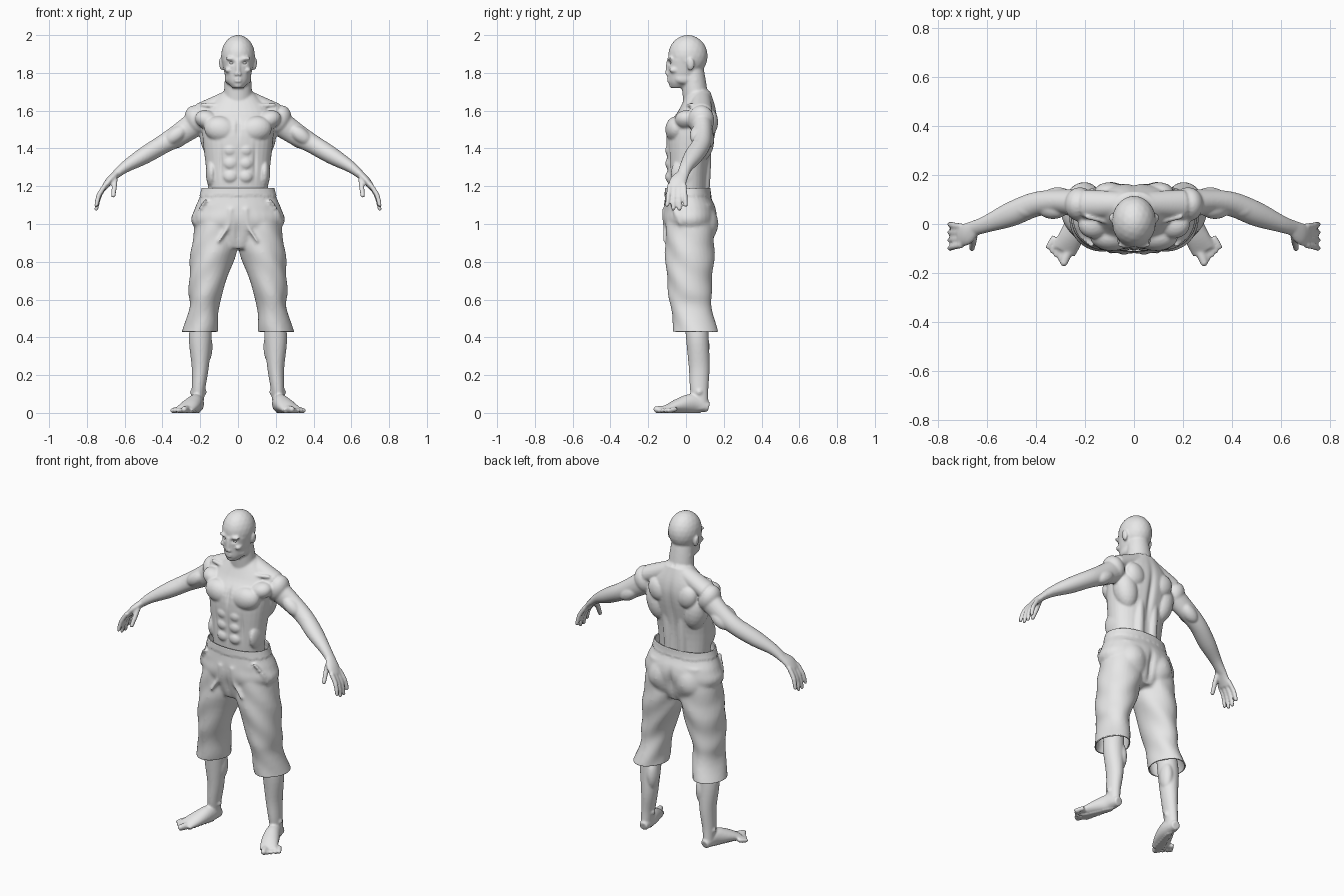
import bpy, bmesh, math
from mathutils import Vector, Matrix

cube = bpy.data.objects.get("Cube")
if cube:
    bpy.data.objects.remove(cube, do_unlink=True)

clay = bpy.data.materials.new("light_grey_clay")
clay.use_nodes = True
clay.diffuse_color = (.8, .8, .8, 1)
clay.node_tree.nodes["Principled BSDF"].inputs["Base Color"].default_value = clay.diffuse_color

ACROSS, DEPTH, UP = Matrix.Identity(3)


def spline(keys, steps=5):
    """Smooth interpolation through rows of numbers."""
    rows = [keys[0], *keys, keys[-1]]
    out = []
    for i in range(len(keys) - 1):
        for step in range(steps):
            t = step / steps
            out.append([b + t / 2 * (c - a + t * (2 * a - 5 * b + 4 * c - d + t * (3 * (b - c) + d - a)))
                        for a, b, c, d in zip(*rows[i:i + 4])])
    return out + [keys[-1]]


def tube(bm, keys, upright=False, power=1, sides=32):
    """Closed loft of ellipses; each key is x, y, z, half width, half depth."""
    rows = spline(keys)
    centres = [Vector(row[:3]) for row in rows]
    whole = (centres[-1] - centres[0]).normalized()
    reference = ACROSS if abs(whole.y) > .7 else DEPTH
    rings = []
    for i, (centre, row) in enumerate(zip(centres, rows)):
        along = centres[min(i + 1, len(rows) - 1)] - centres[max(i - 1, 0)]
        tangent = UP if upright else along.normalized()
        side = reference.cross(tangent).normalized()
        front = tangent.cross(side)
        ring = []
        for k in range(sides):
            angle = math.tau * k / sides
            c, s = (math.copysign(abs(n) ** power, n) for n in (math.cos(angle), math.sin(angle)))
            ring.append(bm.verts.new(centre + side * row[3] * c + front * row[4] * s))
        rings.append(ring)
    for low, high in zip(rings, rings[1:]):
        for k in range(sides):
            bm.faces.new((low[k - 1], low[k], high[k], high[k - 1]))
    bm.faces.new(rings[0][::-1])
    bm.faces.new(rings[-1])


def blob(bm, centre, radii, tilt=0):
    """Ellipsoid, tilted in the front plane."""
    turn = Matrix.Rotation(math.radians(tilt), 3, "Y").to_quaternion()
    matrix = Matrix.LocRotScale(Vector(centre), turn, Vector(radii))
    bmesh.ops.create_icosphere(bm, subdivisions=3, radius=1, matrix=matrix)


def rod(bm, start, end, radius, bow=0):
    """Tapered round rod with a rounded tip, bowed outward."""
    middle = (Vector(start) + Vector(end)) / 2 + ACROSS * bow
    tip = radius * .85
    tube(bm, [(*start, radius, radius), (*middle, radius, radius), (*end, tip, tip)], sides=16)
    blob(bm, end, (tip, tip, tip))


def mirror(bm):
    geom = bmesh.ops.duplicate(bm, geom=bm.verts[:] + bm.edges[:] + bm.faces[:])["geom"]
    for v in (g for g in geom if isinstance(g, bmesh.types.BMVert)):
        v.co.x = -v.co.x
    bmesh.ops.reverse_faces(bm, faces=[g for g in geom if isinstance(g, bmesh.types.BMFace)])


def dent(bm, centre, radii, push):
    """Soft push in depth, the same on both sides of the body."""
    for v in bm.verts:
        place = (abs(v.co.x), v.co.y, v.co.z)
        distance = sum(((p - c) / r) ** 2 for p, c, r in zip(place, centre, radii))
        if distance < 4:
            v.co.y += push * math.exp(-2 * distance)


def fuse(name, bm, voxel, rounds, sculpt=None):
    """Melt overlapping volumes into one smooth skin, then refine it."""
    mesh = bpy.data.meshes.new(name)
    bm.to_mesh(mesh)
    bm.free()
    ob = bpy.data.objects.new(name, mesh)
    bpy.context.collection.objects.link(ob)
    remesh = ob.modifiers.new("melt", "REMESH")
    remesh.mode = "VOXEL"
    remesh.voxel_size = voxel
    soften = ob.modifiers.new("soften", "SMOOTH")
    soften.factor = .5
    soften.iterations = rounds
    graph = bpy.context.evaluated_depsgraph_get()
    final = bpy.data.meshes.new_from_object(ob.evaluated_get(graph))
    ob.modifiers.clear()
    ob.data = final
    if sculpt:
        work = bmesh.new()
        work.from_mesh(final)
        work.normal_update()
        sculpt(work)
        work.to_mesh(final)
        work.free()
    final.materials.clear()
    final.materials.append(clay)
    for polygon in final.polygons:
        polygon.use_smooth = True
        polygon.material_index = 0
    return ob


# Arms and hands
body = bmesh.new()
tube(body, [(.2, .08, 1.55, .07, .06), (.3, .09, 1.48, .06, .05), (.4, .08, 1.42, .05, .05),
            (.5, .04, 1.36, .045, .05), (.6, 0, 1.3, .03, .035), (.66, -.02, 1.25, .02, .03)])
tube(body, [(.64, -.01, 1.27, .02, .03), (.68, -.04, 1.23, .02, .045), (.71, -.05, 1.19, .015, .045)])
for i in range(4):
    rod(body, (.7, -.085 + .025 * i, 1.21), (.75, -.1 + .033 * i, 1.07 + .02 * abs(i - 1.5)), .013, .01)
rod(body, (.65, -.05, 1.24), (.66, -.1, 1.15), .014)

# Paired muscles and bones
tube(body, [(0, .08, 1.68, .05, .05), (.2, .08, 1.59, .05, .06)])       # neck to shoulder
rod(body, (.02, -.01, 1.62), (.19, .03, 1.63), .012)                    # collarbone
rod(body, (.02, -.01, 1.61), (.06, .05, 1.76), .014)                    # neck tendon
rod(body, (.045, .09, 1.1), (.05, .11, 1.4), .03)                       # along the spine
blob(body, (.22, .08, 1.55), (.06, .07, .08), 20)                       # shoulder
blob(body, (.09, -.05, 1.5), (.09, .06, .07), -12)                      # chest
blob(body, (.16, 0, 1.55), (.07, .06, .05), -20)                        # chest to shoulder
blob(body, (.13, .08, 1.45), (.07, .07, .12), 12)                       # back flank
blob(body, (.1, .13, 1.54), (.06, .04, .07), 25)                        # shoulder blade
blob(body, (.14, -.01, 1.27), (.03, .07, .08))                          # waist flank
blob(body, (.33, .06, 1.47), (.07, .04, .04), 37)                       # upper arm front
blob(body, (.31, .11, 1.45), (.07, .04, .04), 37)                       # upper arm back
blob(body, (.45, .06, 1.4), (.07, .04, .04), 33)                        # forearm
for row in range(3):
    blob(body, (.04, -.08, 1.25 + .07 * row), (.04, .03, .036))         # stomach

# Paired face parts
blob(body, (.034, -.084, 1.875), (.034, .015, .01), -6)                 # brow
blob(body, (.05, -.06, 1.815), (.02, .03, .016))                        # cheek
blob(body, (.01, -.1, 1.793), (.01, .01, .008))                         # nostril
blob(body, (.05, -.01, 1.77), (.02, .05, .03))                          # jaw
blob(body, (.09, .025, 1.845), (.01, .02, .033), 8)                     # ear
mirror(body)

# Torso, neck, skull and central face parts
tube(body, [(0, .01, 1.1, .15, .1), (0, .01, 1.3, .17, .11), (0, .03, 1.5, .19, .13),
            (0, .06, 1.6, .17, .1), (0, .07, 1.7, .08, .06)], upright=True, power=.9)
tube(body, [(0, .06, 1.6, .08, .07), (0, .04, 1.76, .07, .065), (0, .03, 1.84, .06, .06)], upright=True)
blob(body, (0, .01, 1.89), (.09, .105, .111))                           # skull
tube(body, [(0, -.045, 1.72, .03, .035), (0, -.03, 1.75, .055, .063), (0, -.01, 1.79, .07, .086),
            (0, 0, 1.87, .085, .1)], upright=True)                      # face and jaw
rod(body, (0, -.09, 1.87), (0, -.1, 1.8), .012)                         # nose
for lip in (1.768, 1.757):
    blob(body, (0, -.09, lip), (.022, .013, .006))
blob(body, (0, -.07, 1.735), (.025, .02, .017))                         # chin


def carve_body(bm):
    dent(bm, (.033, -.09, 1.853), (.02, .03, .013), .012)               # eye sockets
    dent(bm, (0, -.1, 1.762), (.024, .02, .005), .005)                  # mouth line
    dent(bm, (0, .16, 1.4), (.024, .07, .25), -.016)                    # spine
    dent(bm, (0, -.11, 1.52), (.015, .05, .08), .012)                   # breastbone
    dent(bm, (0, -.1, 1.3), (.01, .04, .12), .006)                      # stomach midline
    dent(bm, (.09, -.08, 1.33), (.012, .05, .1), .007)                  # stomach sides


fuse("upper_body", body, .0065, 4, carve_body)

# Eyes set in their sockets
eyes = bmesh.new()
blob(eyes, (.033, -.072, 1.853), (.014, .014, .011))
mirror(eyes)
fuse("eyes", eyes, .004, 1)

# Lower legs and bare feet
legs = bmesh.new()
tube(legs, [(.19, .05, .53, .05, .06), (.2, .06, .4, .06, .06), (.2, .07, .24, .045, .055),
            (.21, .07, .12, .035, .048), (.215, .08, .02, .03, .04)])
blob(legs, (.17, .08, .35), (.035, .045, .09))                          # calf
for x in (.18, .24):
    blob(legs, (x, .07, .11), (.014, .017, .018))                       # ankle bones
tube(legs, [(.21, .12, .03, .025, .025), (.22, .04, .05, .05, .04), (.25, -.04, .038, .038, .05),
            (.285, -.11, .018, .018, .05)])
for i in range(5):
    radius = .013 if i else .019
    rod(legs, (.265 + .014 * i, -.1 + .012 * i, .02), (.285 + .016 * i, -.157 + .016 * i, radius), radius)
mirror(legs)


def flatten_soles(bm):
    for v in bm.verts:
        if v.co.z < .005:
            v.co.z = 0


fuse("lower_legs_and_feet", legs, .0065, 3, flatten_soles)

# Cropped trousers: legs, seat and hips
cloth = bmesh.new()
tube(cloth, [(.21, .06, .38, .1, .12), (.18, .03, .55, .08, .11), (.17, .02, .65, .09, .115),
             (.13, .02, .85, .12, .13), (.1, .02, 1.1, .11, .12)], upright=True)
blob(cloth, (.09, .09, 1), (.09, .08, .11))                             # seat
rod(cloth, (.04, -.12, 1.08), (.1, -.115, .91), .008, -.02)             # groin fold
rod(cloth, (.17, -.09, 1.13), (.23, -.03, 1), .008, .01)                # pocket edge
mirror(cloth)
tube(cloth, [(0, .02, .87, .1, .1), (0, .02, 1, .24, .14), (0, .02, 1.08, .23, .138),
             (0, .01, 1.15, .2, .12), (0, .01, 1.23, .18, .116)], upright=True, power=.93)


def tailor(bm):
    dent(bm, (0, .17, .97), (.022, .07, .11), -.022)                    # seat cleft
    dent(bm, (0, -.11, .95), (.02, .05, .1), .012)                      # fly
    for v in bm.verts:
        x, y, z = abs(v.co.x), v.co.y, v.co.z
        drop = 1.145 - z
        if drop < 0:                                                    # waistband step
            v.co += v.normal * .004
        else:                                                           # soft folds
            v.co += v.normal * .003 * math.sin(38 * z + 30 * x + 25 * y) * min(1, drop * 4)
    for height, side in ((.43, "clear_inner"), (1.19, "clear_outer")):
        bmesh.ops.bisect_plane(bm, geom=bm.verts[:] + bm.edges[:] + bm.faces[:],
                               plane_co=UP * height, plane_no=UP, **{side: True})


trousers = fuse("trousers", cloth, .01, 3, tailor)
shell = trousers.modifiers.new("cloth_thickness", "SOLIDIFY")
shell.thickness = .007
shell.offset = -1
